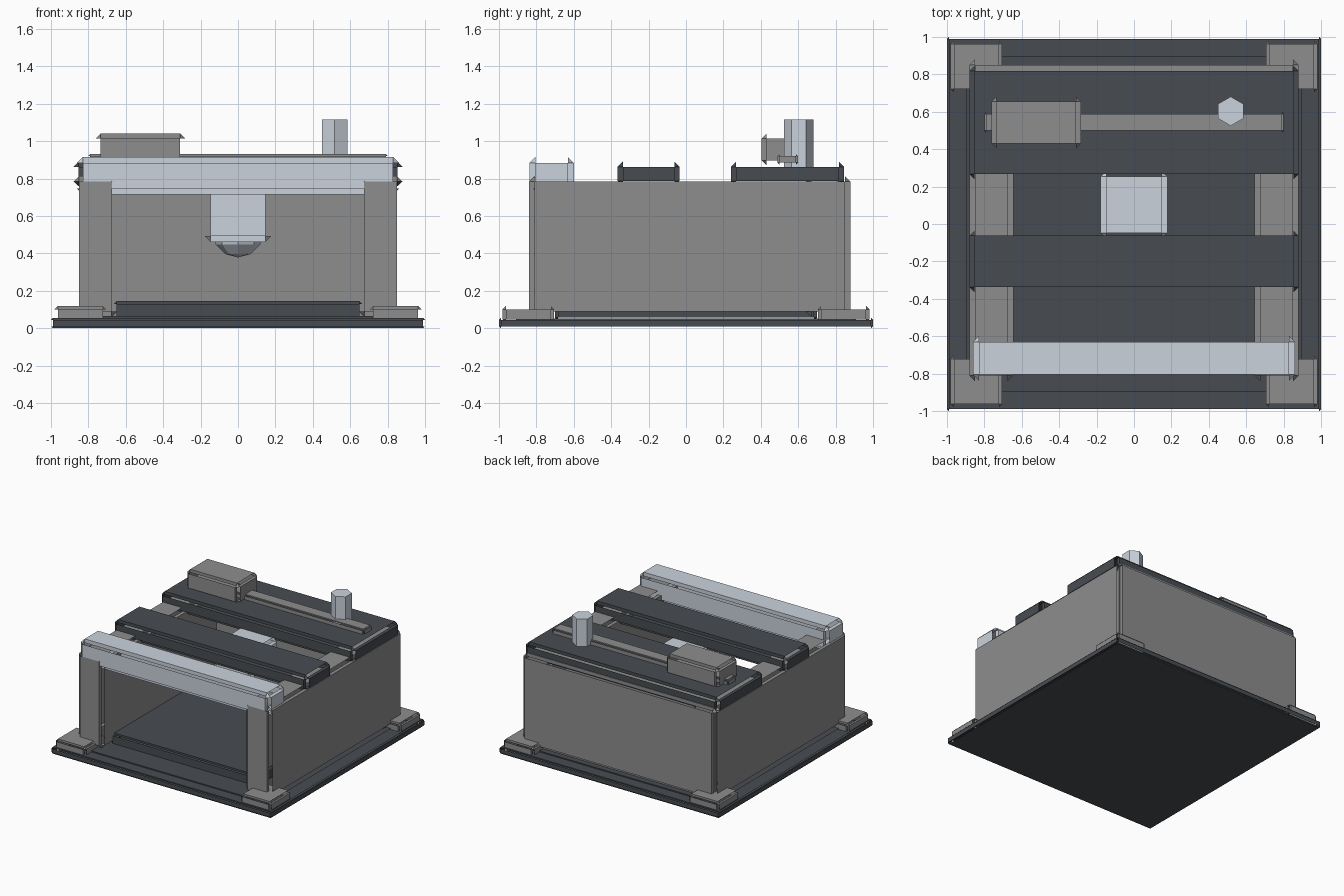
import bpy
import bmesh
from itertools import product
from mathutils import Vector, Matrix

cube = bpy.data.objects.get("Cube")
if cube:
    bpy.data.objects.remove(cube, do_unlink=True)


def material(name, r, g, b):
    m = bpy.data.materials.new(name)
    m.use_nodes = True
    m.diffuse_color = (r, g, b, 1)
    m.node_tree.nodes["Principled BSDF"].inputs["Base Color"].default_value = (r, g, b, 1)
    return m


dark = material("dark slate", 0.064, 0.073, 0.084)
grey = material("mid grey", 0.27, 0.27, 0.27)
light = material("pale steel", 0.60, 0.65, 0.72)


def finish(name, bm, mat):
    mesh = bpy.data.meshes.new(name)
    bm.to_mesh(mesh)
    bm.free()
    mesh.materials.append(mat)
    obj = bpy.data.objects.new(name, mesh)
    bpy.context.collection.objects.link(obj)
    return obj


def notched_box(name, xs, ys, zs, d, mat):
    """Box with inset side panels, a thin recessed lip along each edge and cut corners."""
    spans = (xs, ys, zs)
    mid = Vector([(a + b) / 2 for a, b in spans])
    half = [(b - a) / 2 for a, b in spans]
    bm = bmesh.new()

    # Three vertices per corner, each lying on one of the panels
    verts = {}
    for s in product((-1, 1), repeat=3):
        for full in range(3):
            co = [s[i] * (half[i] - (0 if i == full else d)) for i in range(3)]
            verts[s, full] = bm.verts.new(mid + Vector(co))

    def face(vs, out):
        f = bm.faces.new(vs)
        f.normal_update()
        if f.normal.dot(Vector(out)) < 0:
            f.normal_flip()

    def corner(values):
        return tuple(values[i] for i in range(3))

    for a in range(3):
        b, c = (a + 1) % 3, (a + 2) % 3
        for sa in (-1, 1):
            out = [0, 0, 0]
            out[a] = sa
            # Panel across axis a
            ring = [corner({a: sa, b: p, c: q}) for p, q in ((-1, -1), (1, -1), (1, 1), (-1, 1))]
            face([verts[s, a] for s in ring], out)
            # Recessed lips beside the panel, running along axis c
            for sb in (-1, 1):
                lo, hi = (corner({a: sa, b: sb, c: t}) for t in (-1, 1))
                face([verts[lo, b], verts[hi, b], verts[hi, c], verts[lo, c]], out)
    for s in product((-1, 1), repeat=3):
        face([verts[s, i] for i in range(3)], s)
    return finish(name, bm, mat)


# Base, floor and corner feet
notched_box("base_plate", (-1, 1), (-1, 1), (0, 0.055), 0.01, dark)
notched_box("base_step", (-0.91, 0.91), (-0.91, 0.91), (0.02, 0.064), 0.012, dark)
notched_box("floor_panel", (-0.665, 0.665), (-0.7, 0.7), (0.04, 0.145), 0.016, dark)
for sx, side in ((-1, "right"), (1, "left")):
    for sy, end in ((-1, "front"), (1, "back")):
        notched_box(f"{end}_{side}_foot", sorted((sx * 0.705, sx * 0.98)),
                    sorted((sy * 0.705, sy * 0.98)), (0.03, 0.118), 0.017, grey)
    # Side walls
    notched_box(f"{side}_wall", sorted((sx * 0.645, sx * 0.88)), (-0.84, 0.84),
                (0.06, 0.813), 0.03, grey)

notched_box("back_wall", (-0.88, 0.88), (0.64, 0.88), (0.06, 0.813), 0.03, grey)

# Top slats and front bar
notched_box("back_deck", (-0.88, 0.88), (0.24, 0.845), (0.76, 0.89), 0.027, dark)
notched_box("middle_slat", (-0.88, 0.88), (-0.365, -0.035), (0.76, 0.89), 0.027, dark)
notched_box("front_bar", (-0.862, 0.862), (-0.837, -0.6), (0.715, 0.915), 0.032, light)

# Rail with its slider
notched_box("slide_rail", (-0.8, 0.8), (0.49, 0.598), (0.875, 0.93), 0.01, grey)
notched_box("slider_block", (-0.762, -0.283), (0.405, 0.68), (0.87, 1.04), 0.026, grey)

# Hexagonal knob
bm = bmesh.new()
bmesh.ops.create_cone(bm, cap_ends=True, segments=6, radius1=0.078, radius2=0.078, depth=0.255,
                      matrix=Matrix.Translation((0.517, 0.603, 0.988)))
finish("hex_knob", bm, light)

# Hanging head with rounded tip
notched_box("hanging_head", (-0.178, 0.178), (-0.08, 0.285), (0.46, 0.785), 0.032, light)
bm = bmesh.new()
bmesh.ops.create_uvsphere(bm, u_segments=8, v_segments=6, radius=0.137,
                          matrix=Matrix.Translation((0, 0.1, 0.515)))
finish("head_tip", bm, light)
